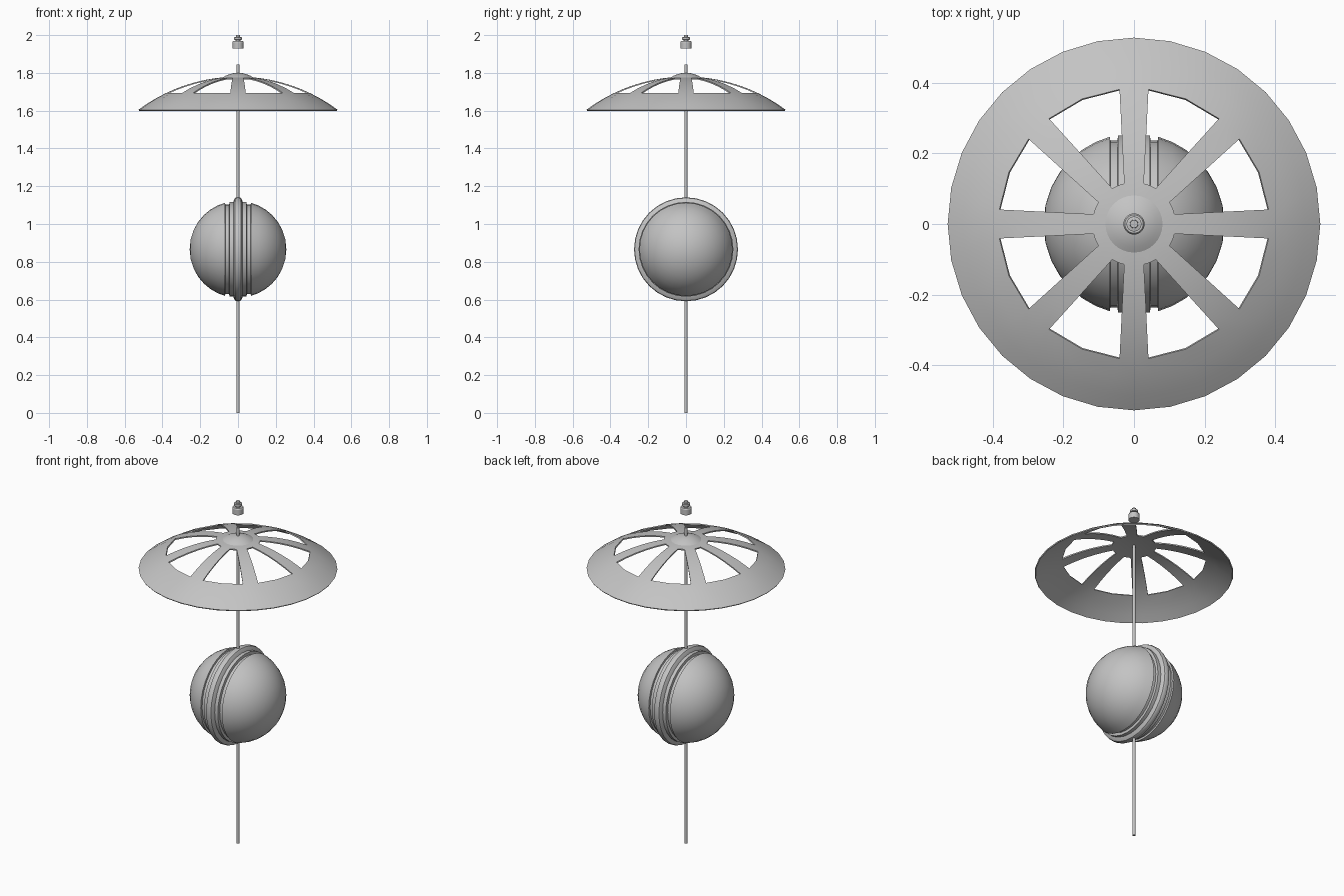
import bpy, bmesh
from math import sin, cos, pi, radians, sqrt

if "Cube" in bpy.data.objects:
    bpy.data.objects.remove(bpy.data.objects["Cube"])

grey = bpy.data.materials.new("plain_grey")
grey.diffuse_color = (0.55, 0.55, 0.55, 1)
grey.use_nodes = True
grey.node_tree.nodes["Principled BSDF"].inputs["Base Color"].default_value = grey.diffuse_color


def finish(bm, name, angle=30, thickness=0):
    bmesh.ops.recalc_face_normals(bm, faces=bm.faces)
    me = bpy.data.meshes.new(name)
    bm.to_mesh(me)
    bm.free()
    ob = bpy.data.objects.new(name, me)
    bpy.context.collection.objects.link(ob)
    me.materials.append(grey)
    bpy.ops.object.select_all(action='DESELECT')
    ob.select_set(True)
    bpy.context.view_layer.objects.active = ob
    if thickness:
        mod = ob.modifiers.new("shell", 'SOLIDIFY')
        mod.thickness = thickness
        mod.offset = -1
        bpy.ops.object.modifier_apply(modifier=mod.name)
    bpy.ops.object.shade_smooth_by_angle(angle=radians(angle))
    return ob


def lathe(name, profile, sides=32, axis='Z', centre=0.0, angle=30):
    """Spin (radius, along) points round Z, or round X at height centre."""
    bm = bmesh.new()
    rings = []
    for r, h in profile:
        ring = []
        for i in range(1 if r == 0 else sides):
            a = 2 * pi * i / sides
            u, v = r * cos(a), r * sin(a)
            ring.append(bm.verts.new((u, v, h + centre) if axis == 'Z' else (h, u, v + centre)))
        rings.append(ring)
    for a, b in zip(rings, rings[1:]):
        for i in range(sides):
            j = (i + 1) % sides
            if len(a) == 1:
                bm.faces.new((a[0], b[i], b[j]))
            elif len(b) == 1:
                bm.faces.new((a[i], a[j], b[0]))
            else:
                bm.faces.new((a[i], a[j], b[j], b[i]))
    return finish(bm, name, angle)


# Pole
lathe("pole", [(0, 0), (0.008, 0), (0.008, 1.845), (0, 1.845)], 16)

# Ball lying on the x axis: stepped belt in the middle, domed ends
R = 0.256
half = [(R * sin(radians(t)), R * cos(radians(t))) for t in (0, 12, 24, 35, 45, 55, 65, 74.5)]
half += [(0.236, 0.067), (0.236, 0.047), (0.251, 0.045), (0.251, 0.025),
         (0.262, 0.021), (0.272, 0.015), (0.275, 0.007)]
lathe("ball", half + [(r, -x) for r, x in reversed(half)], 32, 'X', 0.866)

# Canopy: shallow spherical cap with eight openings between tapering spokes
CAP, APEX = 0.88, 1.78
R_IN, R_OUT, R_RIM = 0.118, 0.383, 0.527
radii = [0.04, 0.08, R_IN] + [R_IN + (R_OUT - R_IN) * k / 5 for k in range(1, 6)] + [0.435, 0.485, R_RIM]
bm = bmesh.new()
rings = []
for r in radii:
    t = min(max((r - R_IN) / (R_OUT - R_IN), 0), 1)
    edge = (0.028 + 0.013 * t) / max(r, R_IN)      # half angle of a spoke
    if r > R_OUT:                                  # even spacing again at the rim
        s = (r - R_OUT) / (R_RIM - R_OUT)
        edge += (pi / 16 - edge) * s
    z = APEX - CAP + sqrt(CAP * CAP - r * r)
    ring = []
    for k in range(8):
        for a in (0, edge, pi / 8, pi / 4 - edge):
            a += k * pi / 4
            ring.append(bm.verts.new((r * cos(a), r * sin(a), z)))
    rings.append(ring)
top = bm.verts.new((0, 0, APEX))
for i in range(32):
    bm.faces.new((top, rings[0][i], rings[0][(i + 1) % 32]))
for n, (a, b) in enumerate(zip(rings, rings[1:])):
    for i in range(32):
        opening = R_IN - 1e-6 < radii[n] < R_OUT - 1e-6 and i % 4 in (1, 2)
        if not opening:
            j = (i + 1) % 32
            bm.faces.new((a[i], b[i], b[j], a[j]))
finish(bm, "canopy", 35, 0.007)

# Rounded cap on top of the canopy
lathe("canopy_cap", [(0.085, 1.769), (0.083, 1.775), (0.065, 1.785), (0.045, 1.793),
                     (0.022, 1.799), (0, 1.8)], 32)

# Finial floating above the pole
lathe("finial", [(0, 1.93), (0.03, 1.93), (0.03, 1.962), (0.026, 1.968), (0.014, 1.968),
                 (0.014, 1.974), (0.021, 1.976), (0.021, 1.988), (0.012, 1.99),
                 (0.011, 2.0), (0, 2.0)], 24)
